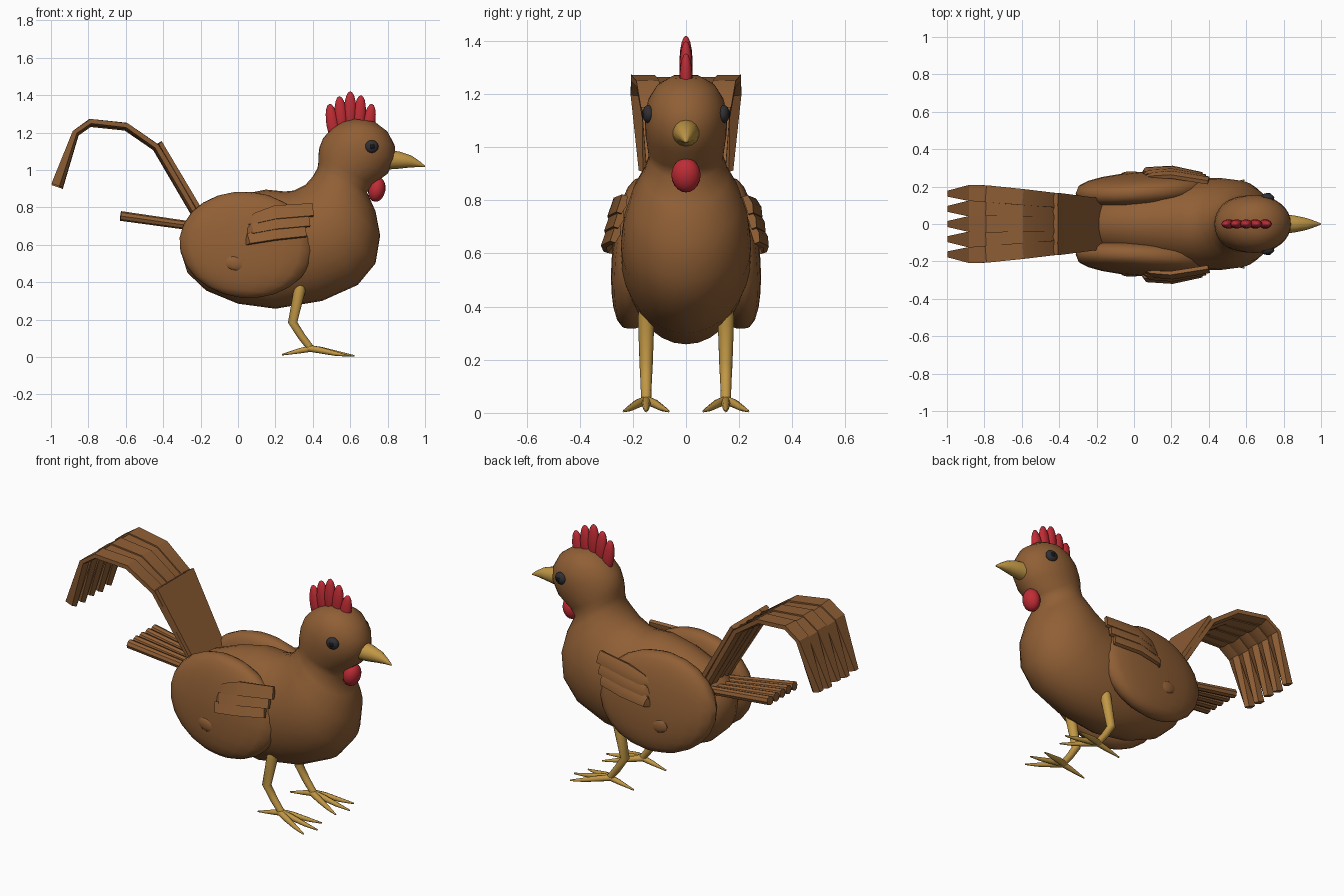
import bpy, bmesh, math
from mathutils import Vector, Matrix

if "Cube" in bpy.data.objects:
    bpy.data.objects.remove(bpy.data.objects["Cube"])


def material(name, rgb):
    m = bpy.data.materials.new(name)
    m.diffuse_color = (*rgb, 1)
    m.use_nodes = True
    m.node_tree.nodes["Principled BSDF"].inputs["Base Color"].default_value = m.diffuse_color
    return m


BROWN = material("brown plumage", (0.28, 0.115, 0.036))
YELLOW = material("yellow horn", (0.53, 0.31, 0.06))
RED = material("red comb", (0.52, 0.025, 0.035))
DARK = material("dark eye", (0.03, 0.03, 0.035))
BLACK = material("black pupil", (0.008, 0.008, 0.01))


def finish(name, bm, mat, angle=50):
    bmesh.ops.recalc_face_normals(bm, faces=bm.faces)
    me = bpy.data.meshes.new(name)
    bm.to_mesh(me)
    bm.free()
    me.materials.append(mat)
    ob = bpy.data.objects.new(name, me)
    bpy.context.collection.objects.link(ob)
    bpy.ops.object.select_all(action='DESELECT')
    ob.select_set(True)
    bpy.context.view_layer.objects.active = ob
    bpy.ops.object.shade_smooth_by_angle(angle=math.radians(angle))
    return ob


def loft(bm, rings):
    """Skin a list of equal-length point rings and cap both ends."""
    rs = [[bm.verts.new(p) for p in r] for r in rings]
    n = len(rs[0])
    for a, b in zip(rs, rs[1:]):
        for i in range(n):
            j = (i + 1) % n
            bm.faces.new((a[i], a[j], b[j], b[i]))
    bm.faces.new(rs[0])
    bm.faces.new(rs[-1])


def tube(bm, path, radii, sides=10):
    """Round tapered tube through 3D points."""
    pts = [Vector(p) for p in path]
    rings = []
    for k, p in enumerate(pts):
        t = (pts[min(k + 1, len(pts) - 1)] - pts[max(k - 1, 0)]).normalized()
        u = t.cross(Vector((0, 1, 0))).normalized()
        v = t.cross(u)
        rings.append([p + radii[k] * (u * math.cos(a) + v * math.sin(a))
                      for a in (2 * math.pi * i / sides for i in range(sides))])
    loft(bm, rings)


def ribbon(bm, path, widths, thick, up=None):
    """Flat feather: box section; width runs along y unless 'up' is given."""
    pts = [Vector(p) for p in path]
    rings = []
    for k, p in enumerate(pts):
        t = (pts[min(k + 1, len(pts) - 1)] - pts[max(k - 1, 0)]).normalized()
        side = Vector(up or (0, 1, 0))
        side = (side - t * side.dot(t)).normalized()
        n = t.cross(side)
        w, h = side * widths[k] / 2, n * thick[k] / 2
        rings.append([p + w + h * .4, p + h, p - w + h * .4,
                      p - w - h, p + w - h])
    loft(bm, rings)


def ellipsoid(name, loc, radii, mat, rot=(0, 0, 0), seg=20, power=1.0):
    bm = bmesh.new()
    bmesh.ops.create_uvsphere(bm, u_segments=seg, v_segments=seg // 2 + 2, radius=1)
    for v in bm.verts:
        v.co.y = math.copysign(abs(v.co.y) ** power, v.co.y)
        v.co = Vector((v.co.x * radii[0], v.co.y * radii[1], v.co.z * radii[2]))
    for axis, a in zip('XYZ', rot):
        bm.transform(Matrix.Rotation(math.radians(a), 4, axis))
    bm.transform(Matrix.Translation(loc))
    return finish(name, bm, mat)


# Body, neck and head: rings spanning upper and lower outline, plus half width
outline = [
    (-.305, .63, -.305, .56, .03), (-.27, .72, -.27, .45, .10),
    (-.17, .80, -.17, .355, .165), (0, .865, 0, .285, .21),
    (.15, .895, .2, .258, .235), (.25, .885, .45, .30, .245),
    (.30, .89, .64, .385, .245), (.36, .92, .735, .5, .235),
    (.40, .965, .76, .65, .205), (.425, 1.01, .735, .78, .16),
    (.43, 1.045, .69, .88, .14), (.43, 1.08, .72, .92, .145),
    (.435, 1.12, .80, .98, .153), (.455, 1.17, .84, 1.06, .155),
    (.50, 1.22, .838, 1.13, .143), (.555, 1.255, .80, 1.205, .11),
    (.62, 1.273, .73, 1.258, .055)]
bm = bmesh.new()
rings = []
for x1, z1, x2, z2, w in outline:
    a, b = Vector((x1, 0, z1)), Vector((x2, 0, z2))
    c, h = (a + b) / 2, (a - b) / 2
    rings.append([c + h * math.cos(t) + Vector((0, w * math.sin(t), 0))
                  for t in (2 * math.pi * i / 32 for i in range(32))])
loft(bm, rings)
finish("body_and_head", bm, BROWN, 80)

# Beak with a slightly hooked top
bm = bmesh.new()
tube(bm, [(.80, 0, 1.055), (.86, 0, 1.052), (.92, 0, 1.045), (.97, 0, 1.03), (1.0, 0, 1.018)],
     [.053, .046, .033, .015, .003], 14)
finish("beak", bm, YELLOW)

# Comb lobes and wattle
for i, (x, top) in enumerate([(.505, 1.355), (.55, 1.395), (.60, 1.42), (.65, 1.40), (.70, 1.355)]):
    ellipsoid(f"comb_lobe_{i + 1}", (x, 0, top - .105), (.034, .025, .105), RED,
              (0, (x - .6) * 90, 0), 14)
ellipsoid("wattle", (.742, 0, .895), (.046, .055, .066), RED, (0, 12, 0), 16)

for s, side in ((-1, "right"), (1, "left")):
    # Eye and pupil
    ellipsoid(f"{side}_eye", (.715, s * .142, 1.125), (.036, .022, .034), DARK, (0, 0, -8 * s), 18)
    ellipsoid(f"{side}_pupil", (.719, s * .159, 1.125), (.015, .008, .015), BLACK, (0, 0, -8 * s), 12)

    # Wing shell
    ellipsoid(f"{side}_wing", (.045, s * .187, .60), (.36, .088, .285), BROWN,
              (5 * s, 6, 4 * s), 20, .75)

    # Covert feathers on the wing shoulder and a feather tuft below
    bm = bmesh.new()
    for k in range(3):
        y, z = .252 + .012 * k, .785 - .055 * k
        ribbon(bm, [(.40 - .02 * k, s * (y - .015), z), (.2, s * (y + .018), z - .015),
                    (.10 - .02 * k, s * (y + .012), z - .045), (.045, s * (y - .005), z - .07)],
               [.07, .075, .06, .02], [.03, .03, .025, .01], (0, -.35 * s, 1))
    finish(f"{side}_wing_feathers", bm, BROWN, 30)
    ellipsoid(f"{side}_wing_tuft", (-.015, s * .268, .50), (.055, .014, .038), BROWN, (0, 15, 0), 10)

    # Leg
    y = .15 * s
    bm = bmesh.new()
    tube(bm, [(.335, y, .40), (.33, y, .36), (.292, y, .185), (.34, y, .11), (.39, y, .045)],
         [.025, .031, .025, .021, .019], 12)
    finish(f"{side}_leg", bm, YELLOW)

    # Three front toes and one hind toe
    bm = bmesh.new()
    for dx, dy in ((.232, 0), (.20, .085), (.20, -.085)):
        tube(bm, [(.375, y, .047), (.38 + dx * .3, y + dy * .35, .036),
                  (.39 + dx * .65, y + dy * .7, .018), (.39 + dx, y + dy, .006)],
             [.018, .017, .012, .004], 8)
    tube(bm, [(.40, y, .047), (.33, y, .033), (.235, y, .012)], [.018, .014, .004], 8)
    finish(f"{side}_toes", bm, YELLOW)

# Arched sickle tail feathers
path = [(-.17, .66), (-.235, .78), (-.44, 1.125), (-.60, 1.235), (-.79, 1.255),
        (-.868, 1.2), (-.967, .917)]
spread = [.045, .05, .064, .072, .081, .083, .081]
for i in range(-2, 3):
    bm = bmesh.new()
    lift = .008 * (i % 2)
    ribbon(bm, [(x, d * i, z - lift) for (x, z), d in zip(path, spread)],
           [.055, .06, .078, .086, .09, .085, .032],
           [.04, .04, .035, .035, .035, .035, .064])
    finish(f"sickle_feather_{i + 3}", bm, BROWN, 25)

# Short covering feathers at the tail base
for i in range(-2, 3):
    bm = bmesh.new()
    ribbon(bm, [(-.15, .052 * i, .69), (-.215, .055 * i, .795), (-.42, .066 * i, 1.145)],
           [.055, .06, .07], [.035, .035, .03])
    finish(f"tail_cover_feather_{i + 3}", bm, BROWN, 25)

# Lower straight tail feathers
for i in range(-2, 3):
    bm = bmesh.new()
    tube(bm, [(-.15, .04 * i, .69), (-.28, .045 * i, .705), (-.628, .057 * i, .754)],
         [.022, .024, .026], 8)
    finish(f"lower_tail_feather_{i + 3}", bm, BROWN, 40)
